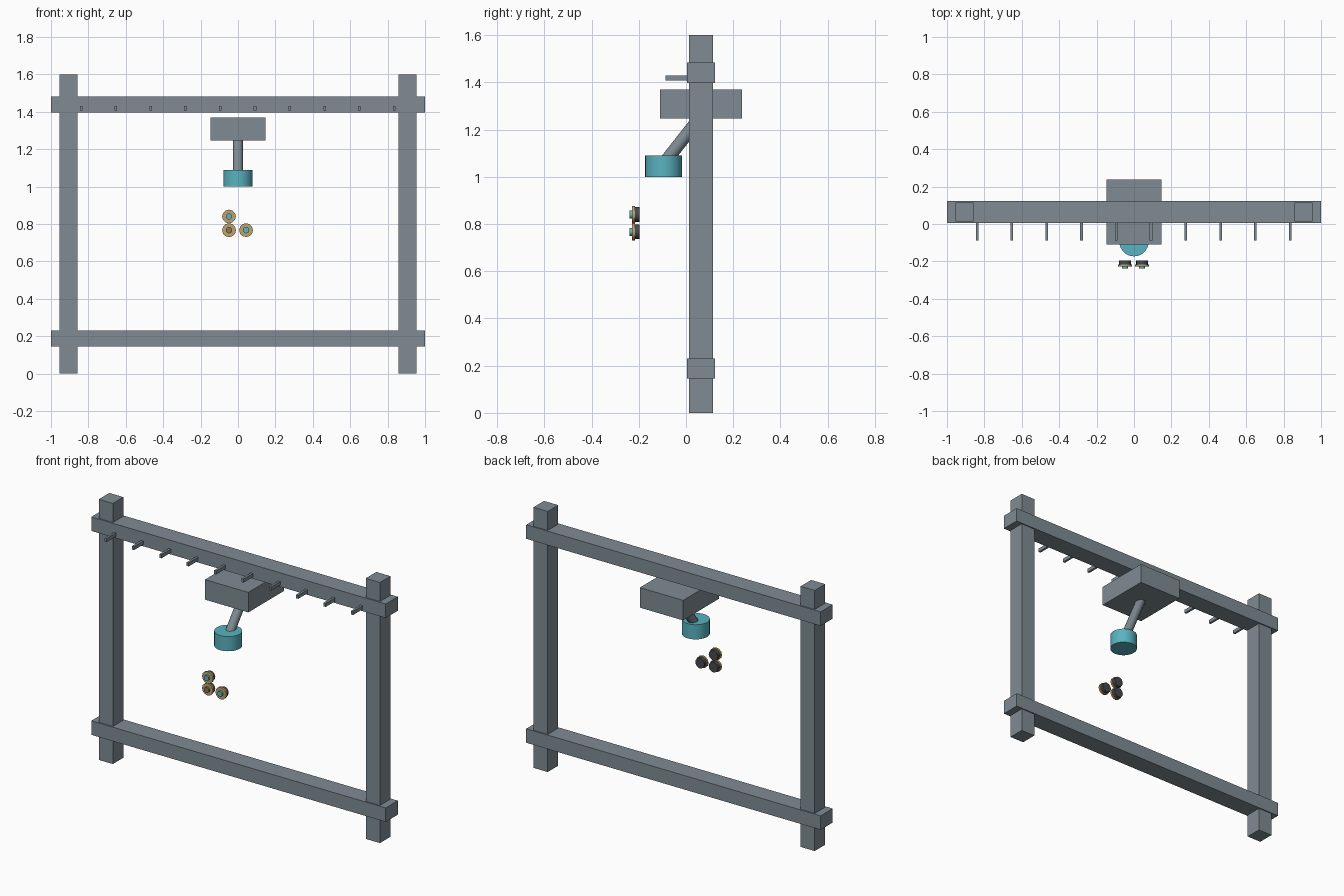
import bpy
import math
from mathutils import Vector

if "Cube" in bpy.data.objects:
    bpy.data.objects.remove(bpy.data.objects["Cube"], do_unlink=True)


def material(name, rgb):
    mat = bpy.data.materials.new(name)
    mat.use_nodes = True
    mat.diffuse_color = (*rgb, 1)
    mat.node_tree.nodes["Principled BSDF"].inputs["Base Color"].default_value = (*rgb, 1)
    return mat


steel = material("steel grey", (0.21, 0.26, 0.29))
teal = material("teal", (0.10, 0.45, 0.53))
brass = material("brass", (0.52, 0.36, 0.15))
charcoal = material("charcoal", (0.06, 0.065, 0.075))
bronze = material("dull bronze", (0.25, 0.18, 0.10))


def box(name, low, high, mat):
    low, high = Vector(low), Vector(high)
    bpy.ops.mesh.primitive_cube_add(size=1, location=(low + high) / 2)
    ob = bpy.context.object
    ob.name = name
    ob.scale = high - low
    bpy.ops.object.transform_apply(location=False, rotation=False, scale=True)
    ob.data.materials.append(mat)
    return ob


def rod(name, start, end, radius, sides, mat):
    start, end = Vector(start), Vector(end)
    axis = end - start
    bpy.ops.mesh.primitive_cylinder_add(vertices=sides, radius=radius, depth=axis.length,
                                        location=(start + end) / 2)
    ob = bpy.context.object
    ob.name = name
    ob.rotation_euler = axis.to_track_quat("Z", "Y").to_euler()
    ob.data.materials.append(mat)
    bpy.ops.object.shade_smooth_by_angle(angle=math.radians(35))
    return ob


# Frame: two posts and two rails that wrap them
for side, x in (("right", -0.907), ("left", 0.907)):
    box(side + "_post", (x - 0.048, 0.013, 0), (x + 0.048, 0.115, 1.6), steel)
for level, z in (("lower", 0.188), ("upper", 1.44)):
    box(level + "_rail", (-1, 0.005, z - 0.043), (1, 0.122, z + 0.043), steel)

# Row of pegs along the front of the upper rail
for i in range(10):
    x = -0.839 + i * 0.186
    box(f"peg_{i + 1}", (x - 0.007, -0.087, 1.408), (x + 0.007, 0.03, 1.43), steel)

# Hanging block, slanted arm and drum
box("hanging_block", (-0.147, -0.11, 1.247), (0.147, 0.238, 1.37), steel)
rod("slanted_arm", (0, -0.095, 1.055), (0, 0.068, 1.262), 0.027, 12, steel)
rod("drum", (0, -0.095, 1.0), (0, -0.095, 1.09), 0.078, 32, teal)

# Three small knobs: dark body, brass flange, coloured cap
knobs = (("top_right", -0.048, 0.84, teal),
         ("bottom_right", -0.048, 0.767, bronze),
         ("bottom_left", 0.043, 0.767, teal))
for name, x, z, cap in knobs:
    rod(name + "_knob_body", (x, -0.196, z), (x, -0.218, z), 0.031, 16, charcoal)
    rod(name + "_knob_flange", (x, -0.216, z), (x, -0.228, z), 0.037, 12, brass)
    rod(name + "_knob_cap", (x, -0.226, z), (x, -0.239, z), 0.017, 12, cap)
